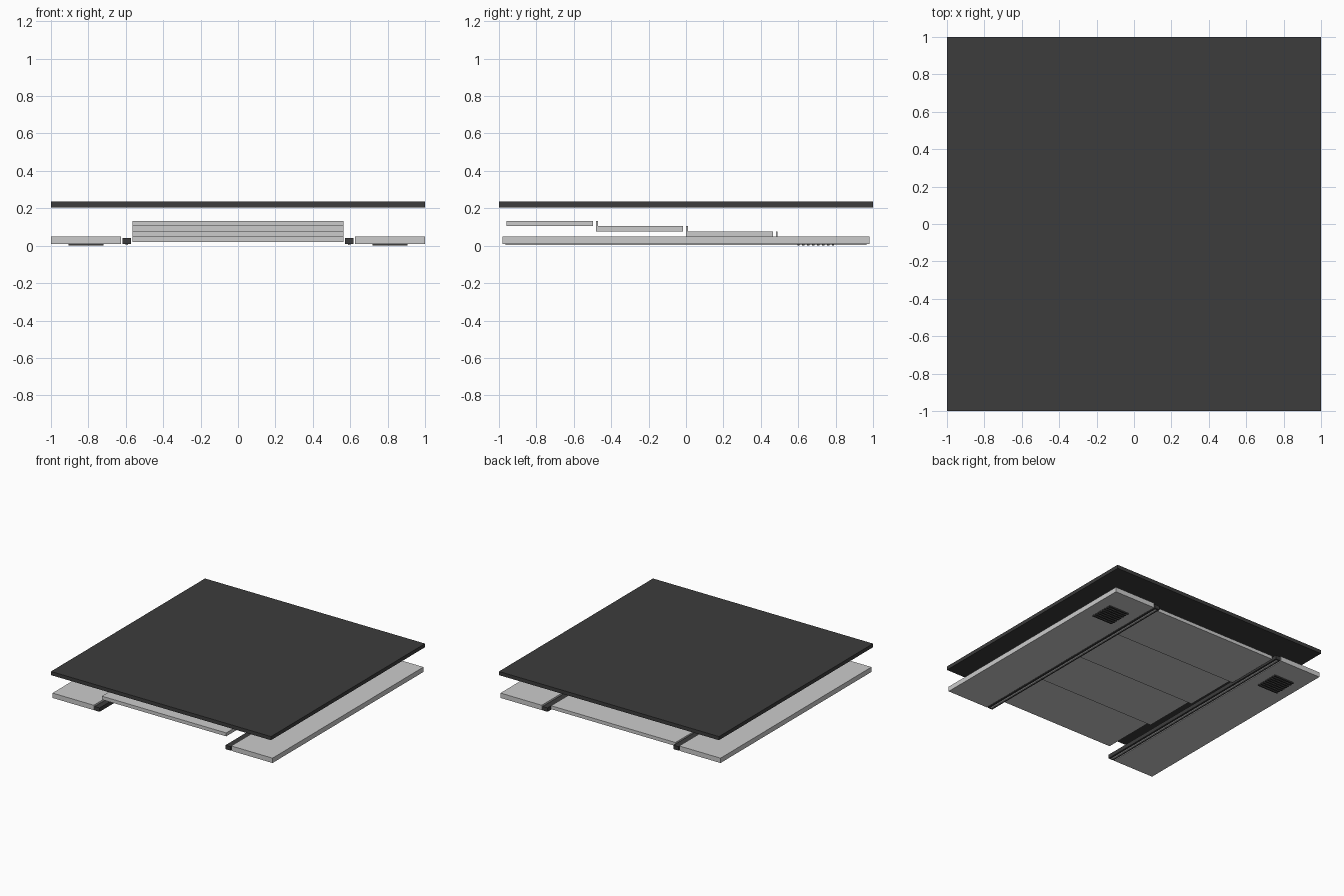
import bpy

if "Cube" in bpy.data.objects:
    bpy.data.objects.remove(bpy.data.objects["Cube"])

def mat(name, v):
    m = bpy.data.materials.new(name)
    m.diffuse_color = (v, v, v, 1)
    m.use_nodes = True
    m.node_tree.nodes["Principled BSDF"].inputs["Base Color"].default_value = m.diffuse_color
    return m

dark = mat("dark_grey", 0.045)

def box(name, x, y, z, material=None):
    """Box from (min, max) ranges on each axis."""
    bpy.ops.mesh.primitive_cube_add(size=1, location=[(a + b) / 2 for a, b in (x, y, z)])
    o = bpy.context.object
    o.name = name
    o.scale = [b - a for a, b in (x, y, z)]
    bpy.ops.object.transform_apply(location=False, rotation=False, scale=True)
    if material:
        o.data.materials.append(material)
    return o

def pair(name, x, y, z, material=None):
    """Same box on the right and left side."""
    box(name + "_right", x, y, z, material)
    box(name + "_left", (-x[1], -x[0]), y, z, material)

# Top cover
box("top_cover", (-1, 1), (-1, 1), (0.205, 0.235), dark)

# Fixed side panels
pair("side_panel", (0.625, 1), (-0.98, 0.98), (0.01, 0.05))

# Guide rails: channel walls, base and light strip below
pair("rail_base", (0.572, 0.618), (-0.98, 0.98), (0.01, 0.042), dark)
pair("rail_strip", (0.588, 0.602), (-0.965, 0.965), (0.003, 0.012))

# Vent slats under the rear of each side panel
for i in range(8):
    y = 0.595 + i * 0.0265
    pair(f"vent_slat_{i}", (0.72, 0.905), (y, y + 0.012), (0, 0.012), dark)

# Stepped sliding panels, each with a raised front lip
for i in range(4):
    y = -0.96 + i * 0.48
    z = 0.105 - i * 0.0283
    box(f"sliding_panel_{i}", (-0.565, 0.565), (y, y + 0.464), (z, z + 0.0283))
    if i:
        box(f"panel_lip_{i}", (-0.565, 0.565), (y, y + 0.01), (z + 0.027, z + 0.0566))
